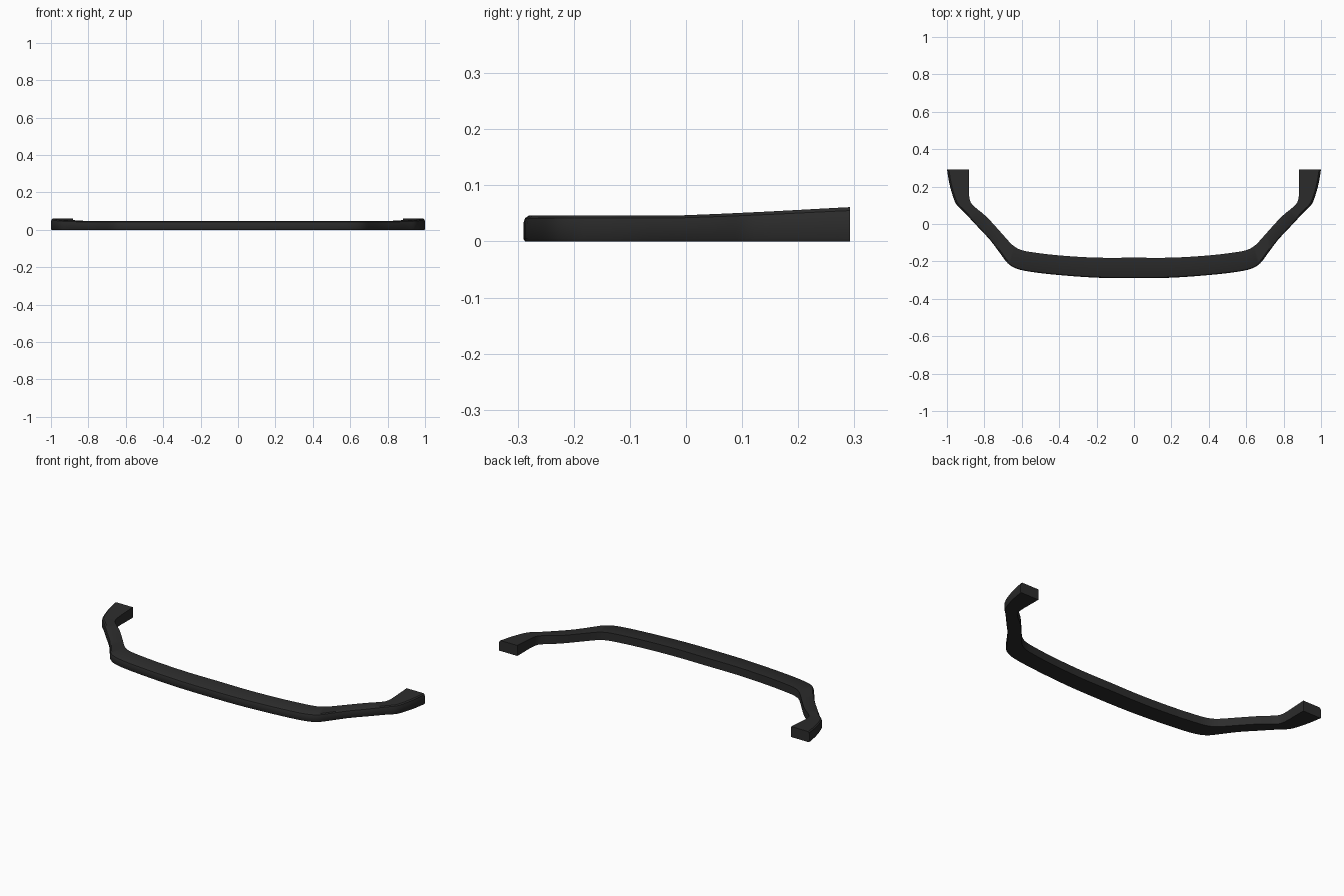
import bpy, bmesh
from mathutils import Vector

if "Cube" in bpy.data.objects:
    bpy.data.objects.remove(bpy.data.objects["Cube"])

# half-plan stations: outer x, outer y, inner x, inner y
STATIONS = [
    (0, -.29, 0, -.18), (.2, -.287, .2, -.18), (.4, -.273, .4, -.168),
    (.55, -.256, .55, -.15), (.63, -.238, .605, -.138), (.675, -.21, .64, -.12),
    (.71, -.165, .67, -.092), (.77, -.085, .725, -.03), (.84, -.01, .79, .04),
    (.91, .065, .85, .09), (.95, .105, .875, .12), (.972, .16, .882, .165),
    (.988, .22, .882, .225), (1.0, .292, .882, .292),
]


def smooth_path(points, steps):
    # Catmull-Rom interpolation between stations, mirrored at the centre
    pts = [Vector(p) for p in points]
    first = Vector((-pts[1][0], pts[1][1], -pts[1][2], pts[1][3]))
    pts = [first] + pts + [pts[-1] * 2 - pts[-2]]
    out = []
    for i in range(1, len(pts) - 2):
        a, b, c, d = pts[i - 1:i + 3]
        for s in range(steps):
            t = s / steps
            out.append(.5 * (2 * b + (c - a) * t + (2 * a - 5 * b + 4 * c - d) * t * t
                             + (3 * b - a - 3 * c + d) * t ** 3))
    return out + [pts[-2]]


def height(y):
    # tips rise gently toward the back
    return .046 + .015 * min(1, max(0, y / .29)) ** 1.1


# sweep the chamfered section along both sides of the lip
bm = bmesh.new()
rings = []
for ox, oy, ix, iy in smooth_path(STATIONS, 3):
    o, i = Vector((ox, oy)), Vector((ix, iy))
    n = (i - o).normalized()
    top = height((oy + iy) / 2)
    section = [(o + n * .003, 0), (o, .005), (o, top * .7),
               (o + n * .003, top * .9), (o + n * .010, top), (i, top), (i, 0)]
    rings.append([bm.verts.new((p.x, p.y, z)) for p, z in section])
for a, b in zip(rings, rings[1:]):
    for k in range(len(a)):
        j = (k + 1) % len(a)
        bm.faces.new((a[k], b[k], b[j], a[j]))
bm.faces.new(rings[-1])

# mirrored other half
geom = bm.verts[:] + bm.edges[:] + bm.faces[:]
bmesh.ops.mirror(bm, geom=geom, axis='X', merge_dist=.0005)
bmesh.ops.remove_doubles(bm, verts=bm.verts[:], dist=.0005)
bmesh.ops.recalc_face_normals(bm, faces=bm.faces[:])
mesh = bpy.data.meshes.new("front_bumper_lip")
bm.to_mesh(mesh)
bm.free()
lip = bpy.data.objects.new("front_bumper_lip", mesh)
bpy.context.collection.objects.link(lip)

# dark plastic
mat = bpy.data.materials.new("dark_plastic")
mat.diffuse_color = (.025, .025, .025, 1)
mat.use_nodes = True
mat.node_tree.nodes["Principled BSDF"].inputs["Base Color"].default_value = mat.diffuse_color
mesh.materials.append(mat)

bpy.context.view_layer.objects.active = lip
lip.select_set(True)
bpy.ops.object.shade_smooth_by_angle(angle=.6)
